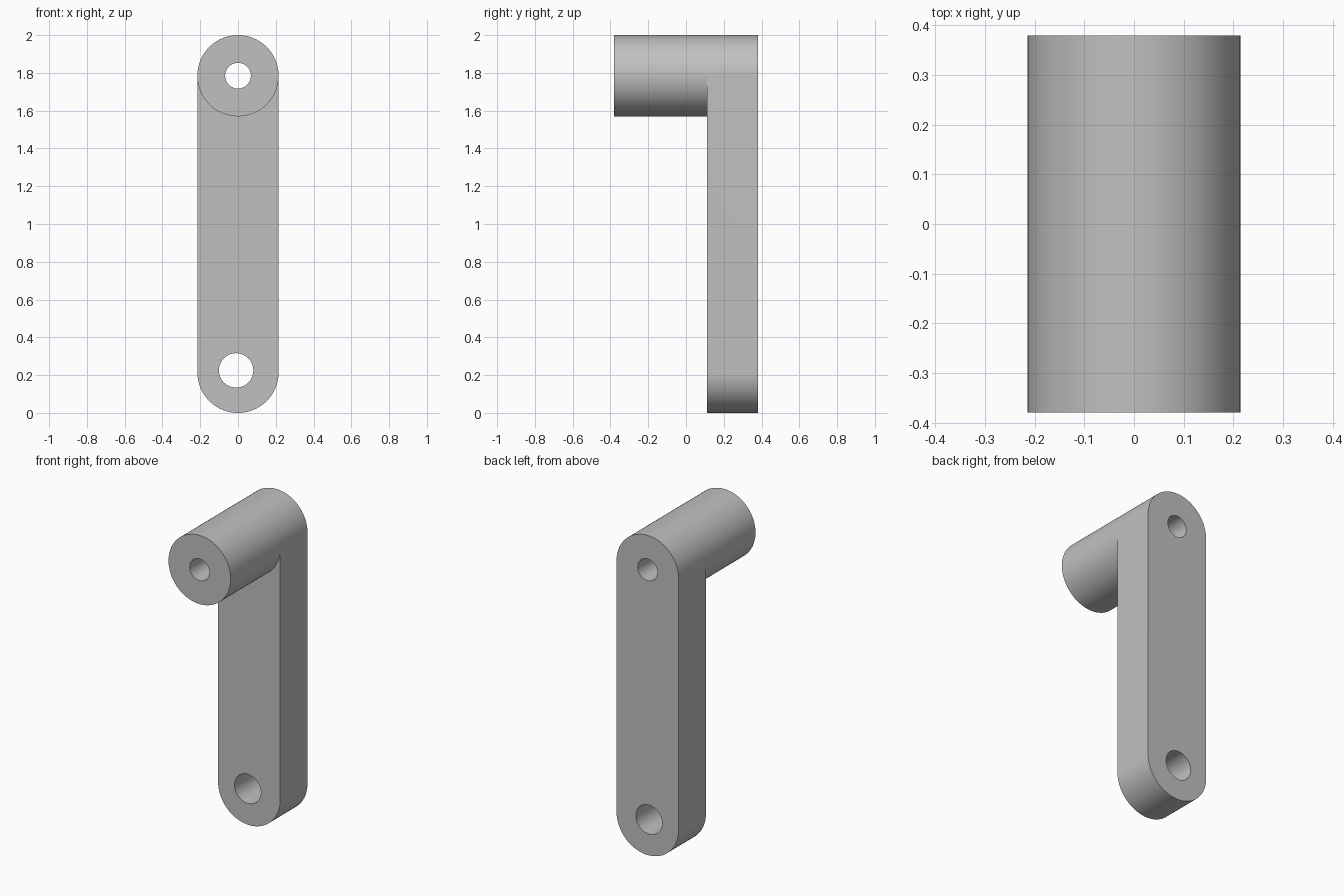
import bpy, bmesh
from math import pi, sin, cos, radians

cube = bpy.data.objects.get("Cube")
if cube:
    bpy.data.objects.remove(cube, do_unlink=True)

R = 0.215                       # outer radius of boss and arm ends
TOP, LOW = 2 - R, R             # arc centres
FRONT, STEP, BACK = -0.38, 0.11, 0.38
HALF = 48                       # segments per half circle


def arc(x, z, r, start, end, n):
    angles = [start + (end - start) * i / n for i in range(n + 1)]
    return [(x + r * cos(a), z + r * sin(a)) for a in angles]


def circle(x, z, r):
    return arc(x, z, r, 0, 2 * pi, 2 * HALF)[:-1]


def loop_verts(bm, pts, y):
    return [bm.verts.new((x, y, z)) for x, z in pts]


def wall(bm, pts, y0, y1):
    a, b = loop_verts(bm, pts, y0), loop_verts(bm, pts, y1)
    for i in range(len(a)):
        bm.faces.new((a[i - 1], a[i], b[i], b[i - 1]))


def cap(bm, loops, y):
    edges = []
    for pts in loops:
        v = loop_verts(bm, pts, y)
        edges += [bm.edges.new((v[i - 1], v[i])) for i in range(len(v))]
    bmesh.ops.triangle_fill(bm, edges=edges, use_beauty=True, normal=(0, 1, 0))


# Outlines
upper = arc(0, TOP, R, 0, pi, HALF)
lower = arc(0, LOW, R, pi, 2 * pi, HALF)
under_boss = arc(0, TOP, R, 2 * pi, pi, HALF)
boss = circle(0, TOP, R)
pin_hole = circle(0, TOP, 0.068)
pivot_hole = circle(-0.01, 0.225, 0.091)

bm = bmesh.new()
# Boss
cap(bm, [boss, pin_hole], FRONT)
wall(bm, boss, FRONT, STEP)
# Arm
cap(bm, [under_boss + lower, pivot_hole], STEP)
wall(bm, upper + lower, STEP, BACK)
cap(bm, [upper + lower, pin_hole, pivot_hole], BACK)
# Bores
wall(bm, pin_hole, FRONT, BACK)
wall(bm, pivot_hole, STEP, BACK)
bmesh.ops.remove_doubles(bm, verts=bm.verts, dist=1e-5)
bmesh.ops.recalc_face_normals(bm, faces=bm.faces)

mesh = bpy.data.meshes.new("crank_arm")
bm.to_mesh(mesh)
bm.free()
arm = bpy.data.objects.new("crank_arm", mesh)
bpy.context.collection.objects.link(arm)

# Material
grey = bpy.data.materials.new("plain grey")
grey.use_nodes = True
colour = (0.53, 0.53, 0.53, 1)
grey.diffuse_color = colour
grey.node_tree.nodes["Principled BSDF"].inputs["Base Color"].default_value = colour
mesh.materials.append(grey)

# Smooth shading with sharp rims
bpy.ops.object.select_all(action="DESELECT")
arm.select_set(True)
bpy.context.view_layer.objects.active = arm
bpy.ops.object.shade_smooth_by_angle(angle=radians(30))
